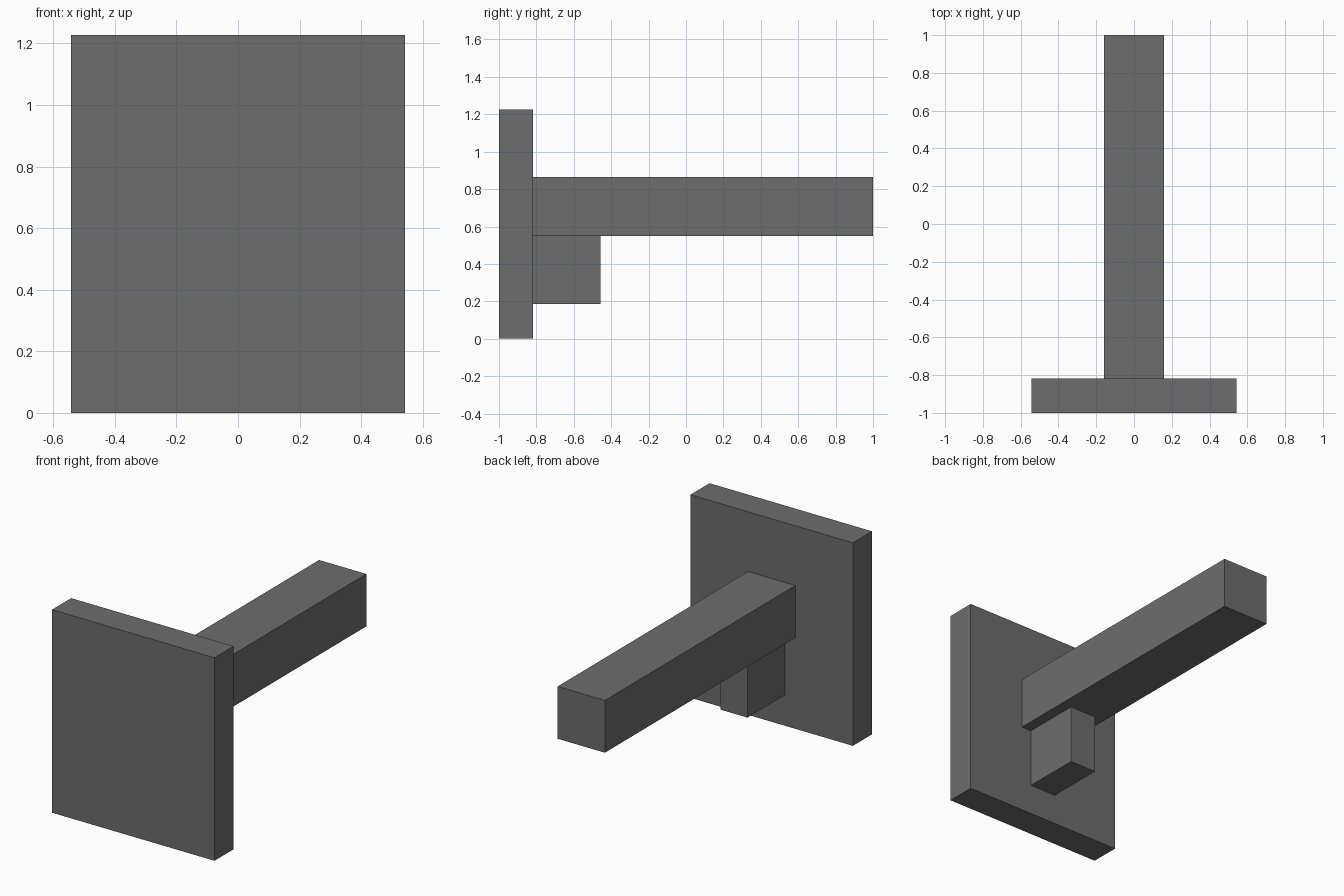
import bpy

# Remove the default cube
cube = bpy.data.objects.get("Cube")
if cube:
    bpy.data.objects.remove(cube, do_unlink=True)

# Single dark grey material
grey = bpy.data.materials.new("dark_grey")
grey.use_nodes = True
colour = (0.153, 0.153, 0.156, 1.0)
grey.diffuse_color = colour
grey.node_tree.nodes["Principled BSDF"].inputs["Base Color"].default_value = colour


def box(name, half_width, y_range, z_range):
    """Flat-sided block, centred on x, between the given y and z limits."""
    (y0, y1), (z0, z1) = y_range, z_range
    bpy.ops.mesh.primitive_cube_add(size=1, location=(0, (y0 + y1) / 2, (z0 + z1) / 2))
    obj = bpy.context.object
    obj.name = obj.data.name = name
    obj.scale = (2 * half_width, y1 - y0, z1 - z0)
    bpy.ops.object.transform_apply(location=False, rotation=False, scale=True)
    obj.data.materials.append(grey)
    return obj


PLATE_BACK = -0.818
BAR_BOTTOM = 0.55

# Upright front plate
box("front_plate", 0.543, (-1.0, PLATE_BACK), (0.0, 1.227))
# Long bar running back from the plate
box("long_bar", 0.158, (PLATE_BACK, 1.0), (BAR_BOTTOM, 0.866))
# Small support block under the bar
box("support_block", 0.09, (PLATE_BACK, -0.458), (0.187, BAR_BOTTOM))
